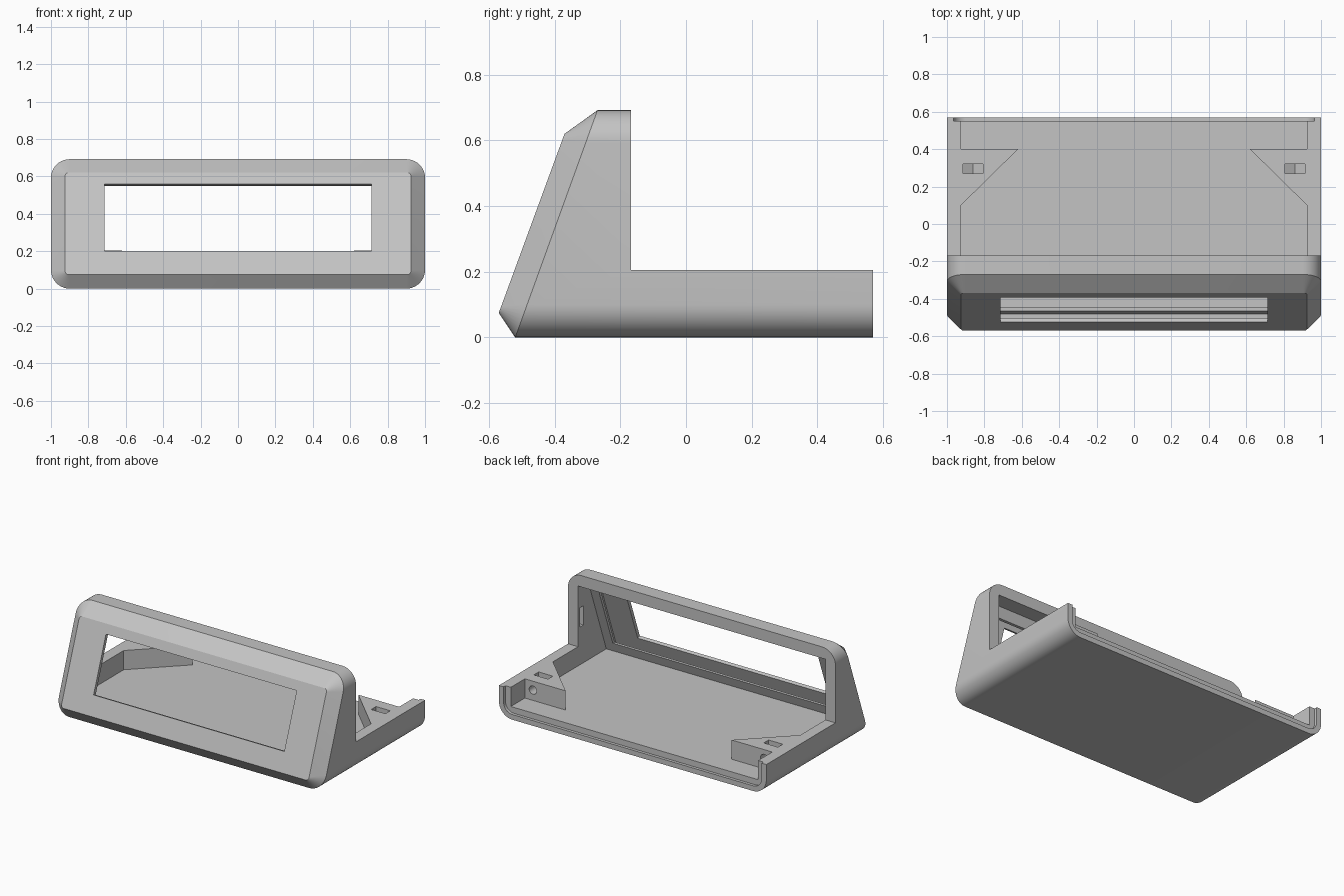
import bpy, bmesh, math
from mathutils import Vector

cube = bpy.data.objects.get("Cube")
if cube:
    bpy.data.objects.remove(cube, do_unlink=True)

grey = bpy.data.materials.new("grey_plastic")
grey.use_nodes = True
colour = (0.55, 0.55, 0.55, 1)
grey.diffuse_color = colour
grey.node_tree.nodes["Principled BSDF"].inputs["Base Color"].default_value = colour

SLOPE = 0.367                     # lean of the front panel
FLOOR, CEIL, INNER = 0.075, 0.615, 0.925
LOW, STEP = 0.205, -0.168         # tray height and rear of the tall frame


def front_y(z, depth=0):
    return -0.57 + (z - FLOOR) * SLOPE + depth


def loft(name, rings):
    """Solid skinned through rings that have the same number of points."""
    bm = bmesh.new()
    loops = [[bm.verts.new(p) for p in ring] for ring in rings]
    n = len(loops[0])
    for a, b in zip(loops, loops[1:]):
        for i in range(n):
            bm.faces.new((a[i], a[(i + 1) % n], b[(i + 1) % n], b[i]))
    bm.faces.new(loops[0])
    bm.faces.new(loops[-1])
    bmesh.ops.recalc_face_normals(bm, faces=bm.faces)
    mesh = bpy.data.meshes.new(name)
    bm.to_mesh(mesh)
    bm.free()
    mesh.materials.append(grey)
    obj = bpy.data.objects.new(name, mesh)
    bpy.context.collection.objects.link(obj)
    return obj


def prism(name, axis, pts, lo, hi):
    """Extrude a 2D profile along an axis; pts hold the other two axes in order."""
    def place(p, d):
        c = list(p)
        c.insert("xyz".index(axis), d)
        return Vector(c)
    return loft(name, [[place(p, d) for p in pts] for d in (lo, hi)])


def rect(a0, a1, b0, b1):
    return [(a0, b0), (a1, b0), (a1, b1), (a0, b1)]


def round_rect(w, z0, z1, r, seg=10):
    pts = []
    for k, (sx, cz) in enumerate([(1, z1 - r), (-1, z1 - r), (-1, z0 + r), (1, z0 + r)]):
        for i in range(seg + 1):
            a = math.pi / 2 * (k + i / seg)
            pts.append((sx * (w - r) + r * math.cos(a), cz + r * math.sin(a)))
    return pts


# Outer shell: leaning front panel, chamfer, then a straight rounded body
face = round_rect(INNER, FLOOR, 0.62, 0.02)
outer = round_rect(1, 0, 0.692, 0.1)
shell = loft("housing", [
    [(x, front_y(z), z) for x, z in face],
    [(x, -0.52 + z * 0.362, z) for x, z in outer],
    [(x, 0.57, z) for x, z in outer]])

cutters = []


def cut(*args):
    cutters.append(prism(*args))


def slanted(name, w, z0, z1, d0, d1):
    """Cutter parallel to the front panel between two depths."""
    cut(name, "x", [(front_y(z0, d0), z0), (front_y(z0, d1), z0),
                    (front_y(z1, d1), z1), (front_y(z1, d0), z1)], -w, w)


# Open rear above the tray
cut("rear_cut", "x", rect(STEP, 0.8, LOW, 0.9), -1.2, 1.2)

# Main cavity, its front wall parallel to the panel
cut("front_cavity", "x", [(front_y(FLOOR, 0.1), FLOOR), (0, FLOOR), (0, CEIL),
                          (front_y(CEIL, 0.1), CEIL)], -INNER, INNER)

# Tray cavity, leaving the two corner screw blocks standing
half = [(INNER, -0.1), (INNER, 0.1), (0.62, 0.4), (INNER, 0.4), (INNER, 0.8)]
cut("tray_cavity", "z", half + [(-x, y) for x, y in reversed(half)], FLOOR, CEIL)

# Ridge opening, panel groove and display window
slanted("ridge_opening", 0.86, 0.14, 0.55, 0.06, 0.13)
slanted("panel_groove", 0.9, 0.1, 0.59, 0.025, 0.08)


def window_point(z, t):
    return (front_y(z) + 0.94 * t, z - 0.345 * t)


cut("window", "x", [window_point(0.2, -0.1), window_point(0.2, 0.05),
                    window_point(0.56, 0.05), window_point(0.56, -0.1)], -0.713, 0.713)

# Rebate around the rear edge
cut("rear_rebate", "y", round_rect(0.965, 0.035, 0.6, 0.065), 0.55, 0.8)

# Screw holes, nut pockets and side wall notches
for s in (-1, 1):
    circle = [(s * 0.865 + 0.028 * math.cos(a), 0.145 + 0.028 * math.sin(a))
              for a in (math.tau * i / 24 for i in range(24))]
    cut("screw_hole", "y", circle, 0.2, 0.45)
    c = s * 0.86
    cut("nut_pocket", "y", [(c - 0.053, 0.3), (c - 0.053, 0.115), (c, 0.085),
                            (c + 0.053, 0.115), (c + 0.053, 0.3)], 0.27, 0.322)
    cut("wall_notch", "z", rect(*sorted((s * 0.9, s * 0.955)), -0.225, -0.19), 0.33, 0.46)

# Carve the shell and discard the cutters
bpy.ops.object.select_all(action="DESELECT")
bpy.context.view_layer.objects.active = shell
shell.select_set(True)
for c in cutters:
    c.hide_render = True
    mod = shell.modifiers.new(c.name, "BOOLEAN")
    mod.operation, mod.solver, mod.object = "DIFFERENCE", "EXACT", c
    bpy.ops.object.modifier_apply(modifier=mod.name)
for c in cutters:
    bpy.data.objects.remove(c, do_unlink=True)
bpy.ops.object.shade_smooth_by_angle(angle=math.radians(20))
